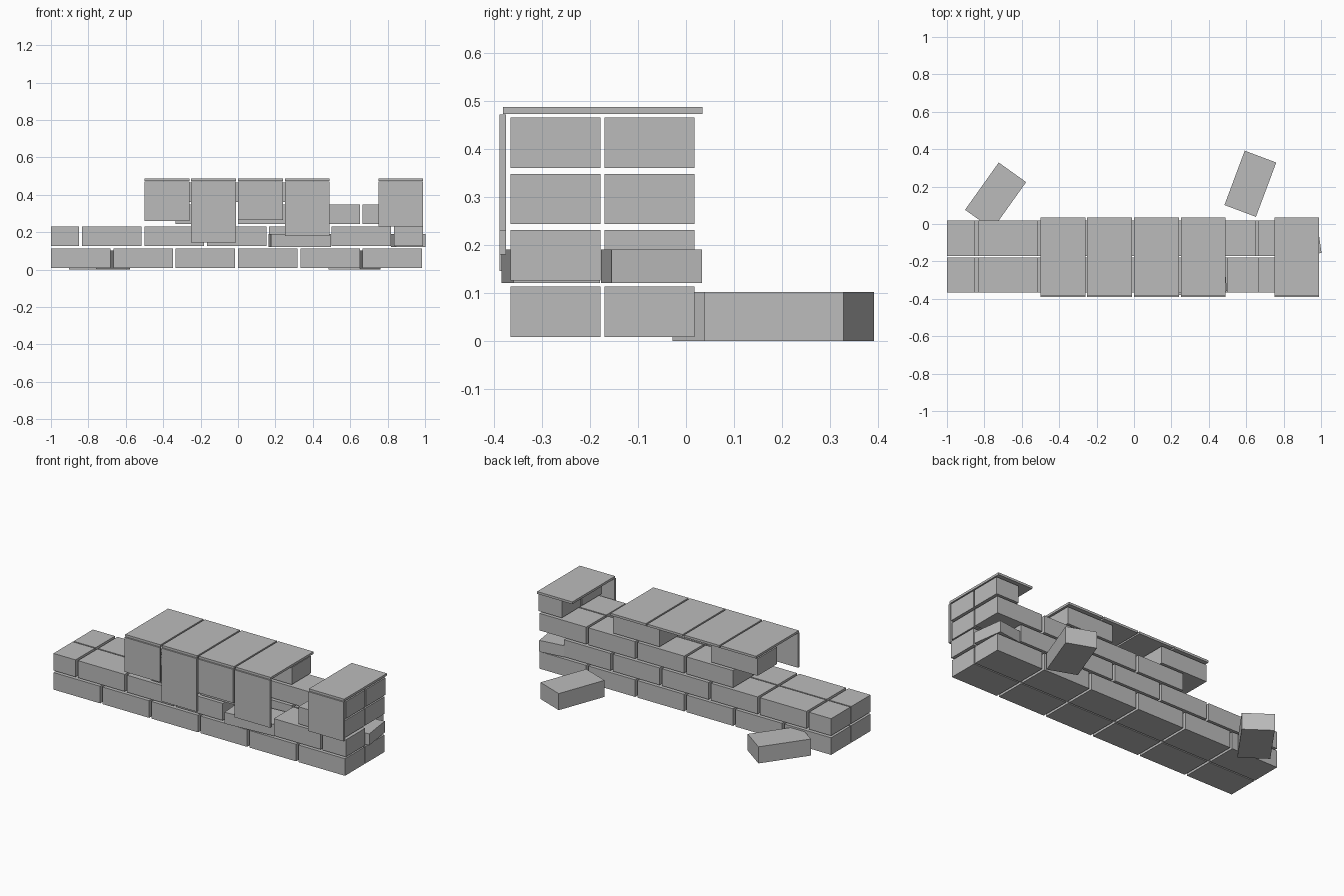
import bpy, bmesh, math
from mathutils import Matrix

cube = bpy.data.objects.get("Cube")
if cube:
    bpy.data.objects.remove(cube, do_unlink=True)

stone = bpy.data.materials.new("grey_stone")
stone.use_nodes = True
GREY = (0.5, 0.5, 0.5, 1)
stone.diffuse_color = GREY
stone.node_tree.nodes["Principled BSDF"].inputs["Base Color"].default_value = GREY


def block(name, center, size, turn=0):
    """Add a box with its size applied and a turn about z."""
    bm = bmesh.new()
    bmesh.ops.create_cube(bm, size=1, matrix=Matrix.Diagonal((*size, 1)))
    mesh = bpy.data.meshes.new(name)
    bm.to_mesh(mesh)
    bm.free()
    mesh.materials.append(stone)
    obj = bpy.data.objects.new(name, mesh)
    obj.location = center
    obj.rotation_euler.z = math.radians(turn)
    bpy.context.collection.objects.link(obj)


def span(name, x, y, z):
    """Add a box from its ranges along each axis."""
    axes = (x, y, z)
    block(name, [(a + b) / 2 for a, b in axes], [b - a for a, b in axes])


# Running-bond layout: even courses of full bricks, odd courses with half bricks at the ends
STEP = 1 / 3
EVEN = [(-1 + i * STEP, -1 + i * STEP + 0.318) for i in range(6)]
ODD = [(-1, -0.85)] + [(-0.833 + i * STEP, -0.515 + i * STEP) for i in range(5)] + [(0.833, 0.99)]
DEPTH = {"front": (-0.366, -0.178), "back": (-0.17, 0.018)}

# Bricks still standing in each course
STANDING = {
    "front": [range(6), (0, 1, 2, 3, 5, 6), (2, 3, 5), (3, 6)],
    "back": [range(6), range(6), (2, 3, 4, 5), (2, 4, 6)],
}
for side, courses in STANDING.items():
    for course, kept in enumerate(courses):
        layout = ODD if course % 2 else EVEN
        base = 0.008 + course * 0.1175
        for i in kept:
            span(f"{side}_brick_{course}_{i}", layout[i], DEPTH[side], (base, base + 0.105))

# Shifted, broken bricks in the second course
block("front_loose_brick", (0.33, -0.282, 0.155), (0.32, 0.18, 0.07), 4.5)
block("back_loose_brick", (0.91, -0.072, 0.155), (0.16, 0.19, 0.07), 8)

# Coping slabs on top, with facing slabs of different lengths on the front
for i, (left, bottom) in enumerate([(-0.5, 0.26), (-0.25, 0.145), (0, 0.265), (0.25, 0.18), (0.75, 0.23)]):
    x = (left, left + 0.24)
    span(f"coping_slab_{i}", x, (-0.382, 0.034), (0.473, 0.487))
    span(f"facing_slab_{i}", x, (-0.389, -0.375), (bottom, 0.472))

# Fallen bricks behind the wall
block("fallen_brick_right", (-0.74, 0.15, 0.051), (0.31, 0.18, 0.102), 54.5)
block("fallen_brick_left", (0.622, 0.215, 0.051), (0.31, 0.18, 0.102), 69.5)
